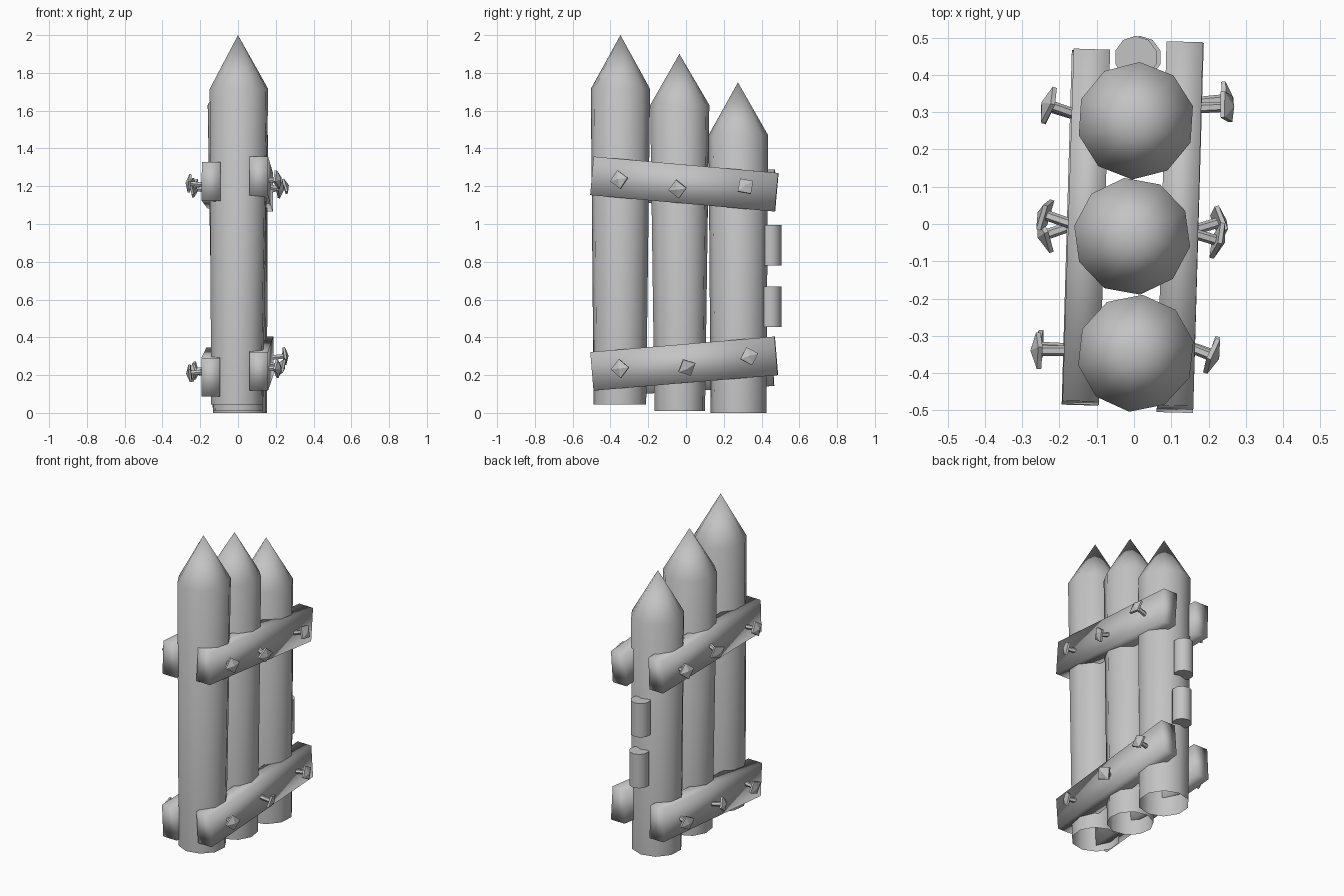
import bpy, math
from mathutils import Vector, Matrix

cube = bpy.data.objects.get("Cube")
if cube:
    bpy.data.objects.remove(cube)

grey = bpy.data.materials.new("grey_wood")
grey.use_nodes = True
COLOUR = (0.55, 0.55, 0.55, 1)
grey.diffuse_color = COLOUR
grey.node_tree.nodes["Principled BSDF"].inputs["Base Color"].default_value = COLOUR


def make(name, verts, faces, sharp=50):
    mesh = bpy.data.meshes.new(name)
    mesh.from_pydata(verts, [], faces)
    mesh.materials.append(grey)
    mesh.polygons.foreach_set("use_smooth", [True] * len(mesh.polygons))
    mesh.set_sharp_from_angle(angle=math.radians(sharp))
    obj = bpy.data.objects.new(name, mesh)
    bpy.context.collection.objects.link(obj)
    return obj


def lathe(name, rings, sides, tip=None, phase=0.0, base=True, sharp=50):
    """Stack rings given as (centre, radius), closed by a tip point or a flat cap."""
    verts, faces = [], []
    for centre, radius in rings:
        for i in range(sides):
            a = phase + math.tau * i / sides
            verts.append(Vector(centre) + Vector((math.cos(a), math.sin(a), 0)) * radius)
    for r in range(len(rings) - 1):
        for i in range(sides):
            j = (i + 1) % sides
            faces.append((r * sides + i, r * sides + j, (r + 1) * sides + j, (r + 1) * sides + i))
    last = (len(rings) - 1) * sides
    if tip:
        verts.append(Vector(tip))
        faces += [(last + i, last + (i + 1) % sides, last + sides) for i in range(sides)]
    else:
        faces.append(tuple(range(last, last + sides)))
    if base:
        faces.append(tuple(reversed(range(sides))))
    return make(name, verts, faces, sharp)


# Pointed stakes, hollow underneath
def stake(name, foot, foot_radius, shoulder, tip, phase):
    lathe(name, [(foot, foot_radius), (shoulder, 0.158)], 10, tip, phase, base=False)


stake("front_stake", (-0.005, -0.35, 0.045), 0.14, (0.005, -0.347, 1.715), (0.0, -0.347, 2.0), 0.2)
stake("middle_stake", (0.0, -0.033, 0.01), 0.135, (-0.005, -0.033, 1.63), (0.0, -0.035, 1.9), 0.45)
stake("back_stake", (0.01, 0.278, 0.0), 0.148, (0.005, 0.277, 1.47), (0.005, 0.275, 1.75), 0.25)


# Cross planks, slightly askew
def plank(name, start, end, thick=0.098, height=0.205):
    start, end = Vector(start), Vector(end)
    along = (end - start).normalized()
    side = along.cross(Vector((0, 0, 1))).normalized()
    up = side.cross(along)
    verts = [p + side * s * thick / 2 + up * u * height / 2
             for p in (start, end) for s, u in ((-1, -1), (1, -1), (1, 1), (-1, 1))]
    faces = [(3, 2, 1, 0), (4, 5, 6, 7)]
    faces += [(i, (i + 1) % 4, (i + 1) % 4 + 4, i + 4) for i in range(4)]
    make(name, verts, faces, 180)


plank("upper_left_plank", (0.11, -0.497, 1.255), (0.136, 0.48, 1.168))
plank("lower_left_plank", (0.11, -0.497, 0.22), (0.138, 0.478, 0.302))
plank("upper_right_plank", (-0.143, -0.48, 1.225), (-0.113, 0.465, 1.185))
plank("lower_right_plank", (-0.145, -0.48, 0.188), (-0.118, 0.46, 0.245))


# Bent nails with square pyramid heads; lean is the tilt along y and z
def nail(name, head, lean, twist):
    sign = 1 if head[0] > 0 else -1
    axis = Vector((sign, *lean)).normalized()
    place = Matrix.Translation(head) @ axis.to_track_quat('Z', 'Y').to_matrix().to_4x4()
    shaft = lathe(name + "_shaft", [((0, 0, -0.1), 0.014), ((0, 0, 0), 0.014)], 6)
    cap = lathe(name + "_head", [((0, 0, -0.008), 0.05), ((0, 0, 0.004), 0.05)], 4,
                (0, 0, 0.02), twist, sharp=30)
    shaft.matrix_world = cap.matrix_world = place


NAILS = {
    "upper_left": [((0.21, -0.355, 1.235), (-0.4, 0.1), 0.2),
                   ((0.225, -0.045, 1.185), (-0.3, -0.2), 0.1),
                   ((0.25, 0.315, 1.2), (0.05, 0.3), 0.6)],
    "lower_left": [((0.21, -0.35, 0.235), (-0.35, 0), 0.1),
                   ((0.23, 0.005, 0.24), (0.3, -0.3), 0.5),
                   ((0.248, 0.335, 0.3), (0.1, 0.1), 0.3)],
    "upper_right": [((-0.258, -0.34, 1.215), (0, 0.1), 0.2),
                    ((-0.24, 0.025, 1.2), (0.35, -0.2), 0.5),
                    ((-0.23, 0.32, 1.19), (0.35, 0.2), 0.1)],
    "lower_right": [((-0.255, -0.33, 0.21), (0.05, -0.1), 0.4),
                    ((-0.24, -0.03, 0.215), (-0.35, 0.1), 0.1),
                    ((-0.23, 0.315, 0.225), (0.3, -0.1), 0.3)],
}
for row, nails in NAILS.items():
    for label, (head, lean, twist) in zip(("front", "middle", "back"), nails):
        nail(f"{row}_{label}_nail", head, lean, twist)

# Short pegs on the back stake
for name, x, low, high in (("upper_peg", 0.005, 0.78, 0.995), ("lower_peg", 0.016, 0.455, 0.67)):
    lathe(name, [((x, 0.447, low), 0.058), ((x, 0.447, high), 0.058)], 10, phase=math.pi / 10)
